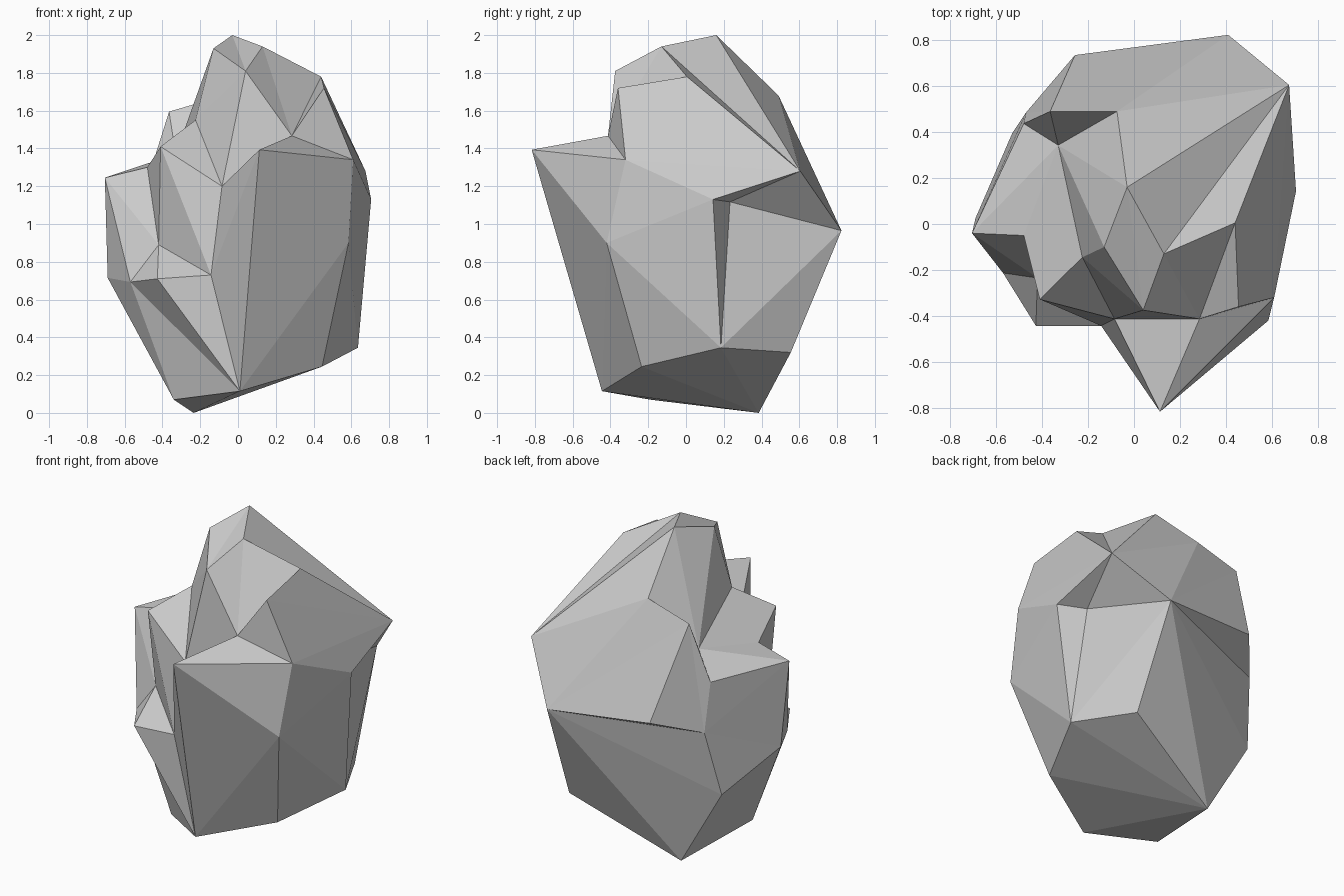
import bpy
import bmesh

# Corners of the rock, numbered from 1
CORNERS = [
    # peak
    (-.03, .16, 2.0), (.13, -.13, 1.94), (-.13, -.10, 1.93), (.04, -.375, 1.81), (.44, .005, 1.78),
    # right shoulder and front spur
    (.455, -.36, 1.72), (.285, -.413, 1.467), (.61, -.32, 1.34), (.113, -.817, 1.393),
    # left ledges
    (-.085, -.413, 1.20), (-.225, -.145, 1.55), (-.41, -.328, 1.41), (-.365, .49, 1.595),
    (-.074, .49, 1.68), (-.33, .343, 1.37), (-.705, -.04, 1.245), (-.48, -.05, 1.30),
    (-.42, -.235, .89), (.585, -.42, .90), (-.57, -.213, .693), (-.427, -.443, .71),
    (-.143, -.443, .73),
    # base
    (.01, -.445, .115), (-.34, -.19, .07), (-.235, .385, 0), (.445, -.235, .245), (.635, .185, .345),
    # right, back and left sides
    (.705, .143, 1.13), (.675, .605, 1.28), (-.69, .025, .715), (.41, .823, .965),
    (.44, .555, .32), (.55, .233, 1.117), (-.257, .735, 1.02), (-.48, .437, 1.23),
    (-.47, .485, .92), (-.53, .395, .505),
]

bm = bmesh.new()
verts = [bm.verts.new(c) for c in CORNERS]


def fan(hub, *ring, closed=False):
    """Facets from one corner to each pair of neighbours around it."""
    if closed:
        ring += ring[:1]
    for a, b in zip(ring, ring[1:]):
        bm.faces.new([verts[i - 1] for i in (hub, a, b)])


# Pocket under the right shoulder
fan(7, 10, 9, 8, 6, 5, 2, 4, closed=True)
# Peak
fan(4, 2, 1, 3, 11, 10)
# Hollow front and left ledges
fan(22, 10, 12, 18, 21, 23, 9, closed=True)
fan(15, 16, 35, 13, 14, 1, 3, 11, 12, 17, closed=True)
fan(18, 12, 17, 16, 20, 21)
fan(11, 10, 12)
# Front right side
fan(19, 9, 8, 28, 27, 26, 23, closed=True)
# Back and right side, with the notch
fan(31, 29, 14, 13, 34, 36, 37, 25, 32, 27, 33, closed=True)
fan(29, 33, 28, 8, 6, 5, 2, 1, 14)
fan(33, 27, 28)
# Left side
fan(36, 34, 13, 35, 16, 30, 37)
fan(20, 16, 30)
fan(20, 21, 23)
# Underside
fan(24, 23, 20, 30, 37, 25, closed=True)
fan(25, 23, 26, 27, 32)

bmesh.ops.recalc_face_normals(bm, faces=bm.faces)
mesh = bpy.data.meshes.new("rock")
bm.to_mesh(mesh)
bm.free()
bpy.context.collection.objects.link(bpy.data.objects.new("rock", mesh))
